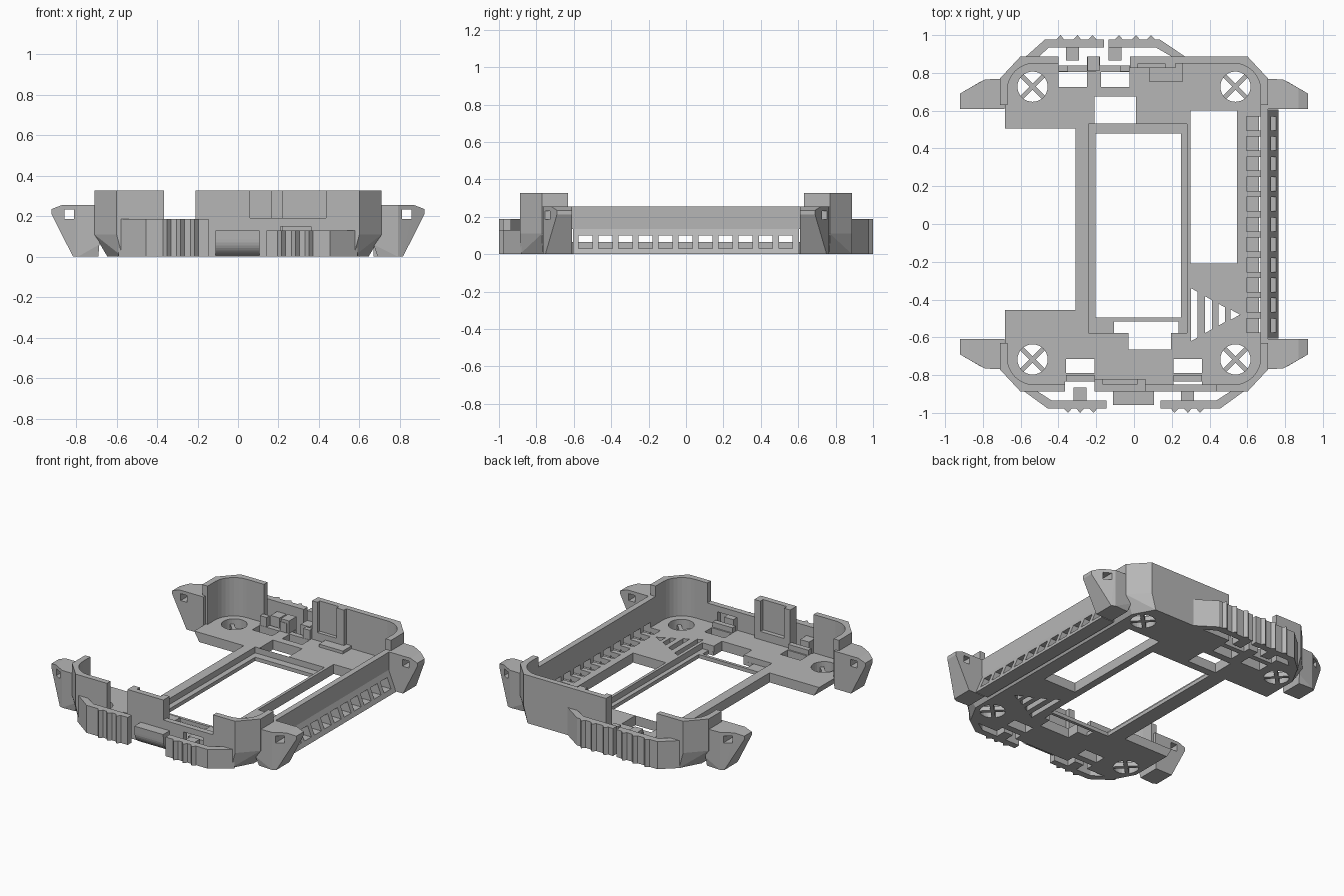
import bpy, bmesh, math
from mathutils import Matrix

if "Cube" in bpy.data.objects:
    bpy.data.objects.remove(bpy.data.objects["Cube"], do_unlink=True)

GREY = (0.47, 0.47, 0.47, 1)
mat = bpy.data.materials.new("plain_grey")
mat.use_nodes = True
mat.diffuse_color = GREY
mat.node_tree.nodes["Principled BSDF"].inputs["Base Color"].default_value = GREY

FLOOR, TOP = 0.065, 0.326


def finish(name, bm):
    bmesh.ops.recalc_face_normals(bm, faces=bm.faces[:])
    me = bpy.data.meshes.new(name)
    bm.to_mesh(me)
    bm.free()
    ob = bpy.data.objects.new(name, me)
    bpy.context.scene.collection.objects.link(ob)
    me.materials.append(mat)
    return ob


def hull(name, pts):
    bm = bmesh.new()
    verts = [bm.verts.new(p) for p in pts]
    bmesh.ops.convex_hull(bm, input=verts)
    bmesh.ops.dissolve_limit(bm, angle_limit=0.01, verts=bm.verts[:], edges=bm.edges[:])
    return finish(name, bm)


def prism(name, pts, lo, hi, along_x=False):
    """Extrude a plan outline up, or a (y, z) profile along x."""
    bm = bmesh.new()
    place = (lambda a, b, h: (h, a, b)) if along_x else (lambda a, b, h: (a, b, h))
    rings = [[bm.verts.new(place(a, b, h)) for a, b in pts] for h in (lo, hi)]
    for ring in rings:
        bm.faces.new(ring)
    for i in range(len(pts)):
        j = (i + 1) % len(pts)
        bm.faces.new((rings[0][i], rings[0][j], rings[1][j], rings[1][i]))
    return finish(name, bm)


def box(name, x0, x1, y0, y1, z0, z1):
    return prism(name, [(x0, y0), (x1, y0), (x1, y1), (x0, y1)], z0, z1)


def hole(x0, x1, y0, y1, z0=-0.5, z1=0.5):
    return box("cutter", x0, x1, y0, y1, z0, z1)


def cut(ob, cutters):
    """Subtract the cutters, bake the result and remove them."""
    for c in cutters:
        c.hide_render = True
        m = ob.modifiers.new("cut", "BOOLEAN")
        m.operation, m.solver, m.object = "DIFFERENCE", "EXACT", c
    graph = bpy.context.evaluated_depsgraph_get()
    me = bpy.data.meshes.new_from_object(ob.evaluated_get(graph))
    ob.modifiers.clear()
    ob.data = me
    for c in cutters:
        bpy.data.objects.remove(c, do_unlink=True)


def side_slots():
    return [hole(0.595, 0.9, y - 0.037, y + 0.037, 0.03, 0.1)
            for y in [-0.537 + 0.107 * i for i in range(11)]]


def mirrored(pts):
    return [(sx * x, sy * y, z) for x, y, z in pts for sx in (1, -1) for sy in (1, -1)]


# Tray body: chamfered block with a rounded cavity
outer = [(0.71, 0.77), (0.60, 0.888)]
body = hull("tray_body", mirrored(
    [(x, y, z) for x, y in outer for z in (0.11, TOP)] +
    [(0.645, 0.75, 0), (0.57, 0.888, 0)]))

cavity = []
for quarter, (cx, cy) in enumerate([(0.53, 0.71), (-0.53, 0.71), (-0.53, -0.71), (0.53, -0.71)]):
    for step in range(9):
        a = math.radians(90 * quarter + 90 * step / 8)
        cavity.append((cx + 0.14 * math.cos(a), cy + 0.14 * math.sin(a)))
cutters = [prism("cutter", cavity, FLOOR, 1)]

# Wall openings
cutters += [
    hole(-1, 1, -0.63, 0.63, FLOOR, 1),
    hole(-0.40, -0.02, 0.8, 1, FLOOR, 1),
    hole(-0.365, -0.21, -1, -0.8, FLOOR, 1),
    hole(0.06, 0.435, -1, -0.8, 0.19, 1),
    hole(0.21, 0.36, -1, -0.835, -0.5, 0.15),
    hole(-0.365, -0.21, -1, -0.835),
    hole(-0.40, -0.25, 0.84, 1),
    hole(-0.18, -0.02, 0.84, 1),
]
# Floor openings
cutters += [
    hole(-1, -0.31, -0.455, 0.505),
    hole(0.30, 0.545, -0.21, 0.60),
    hole(-0.205, 0.25, -0.495, 0.478),
    hole(-0.242, 0.28, -0.577, 0.53, 0.025, 1),
    hole(-0.21, 0.01, 0.531, 0.675),
    hole(-0.105, 0.235, -0.576, -0.515),
    hole(-0.03, 0.195, -0.665, -0.57),
    hole(-0.40, -0.25, 0.725, 0.805),
    hole(-0.175, -0.025, 0.725, 0.805),
    hole(-0.36, -0.21, -0.79, -0.715),
    hole(0.21, 0.36, -0.79, -0.715),
]
# Triangular vent
for x0, wide, tall in [(0.302, 0.034, 0.14), (0.375, 0.037, 0.098), (0.447, 0.036, 0.058), (0.51, 0.05, 0.028)]:
    end = tall - wide * 0.55
    cutters.append(prism("cutter", [(x0, -0.48 - tall), (x0 + wide, -0.48 - end),
                                    (x0 + wide, -0.48 + end), (x0, -0.48 + tall)], -0.5, 0.5))
# Round corner drains
drains = [(sx * 0.537, y) for sx in (1, -1) for y in (0.727, -0.717)]
for cx, cy in drains:
    ring = [(cx + 0.08 * math.cos(k * math.pi / 16), cy + 0.08 * math.sin(k * math.pi / 16)) for k in range(32)]
    cutters.append(prism("cutter", ring, -0.5, 0.5))
cut(body, cutters + side_slots())

for cx, cy in drains:
    for turn in (45, 135):
        bar = box("drain_cross", -0.085, 0.085, -0.012, 0.012, 0, 0.03)
        bar.data.transform(Matrix.Translation((cx, cy, 0)) @ Matrix.Rotation(math.radians(turn), 4, "Z"))

# Slotted side rail
rail = hull("side_rail", [(x, y, z) for y in (-0.605, 0.605) for x, z in
                          [(0.67, 0), (0.765, 0), (0.71, 0.135), (0.71, 0.02), (0.67, 0.135)]])
cut(rail, side_slots())
box("side_rail_wall", 0.67, 0.71, -0.64, 0.64, 0.135, 0.255)

# Corner ears with strap holes
for sx, side in ((1, "left"), (-1, "right")):
    for sy, end in ((-1, "front"), (1, "back")):
        inner = 0.67 if sx > 0 else 0.685
        pts = [(inner, 0.61, 0.255), (inner, 0.77, 0.255), (0.79, 0.765, 0.255),
               (0.87, 0.61, 0.255), (0.87, 0.72, 0.255),
               (inner, 0.61, 0.06), (inner, 0.77, 0.06),
               (0.69, 0.61, 0), (0.69, 0.76, 0), (0.79, 0.765, 0), (0.815, 0.61, 0), (0.815, 0.752, 0)]
        pts += [(0.922, y, z) for y in (0.61, 0.69) for z in (0.235, 0.212)]
        ear = hull(f"{end}_{side}_ear", [(sx * x, sy * y, z) for x, y, z in pts])
        xs = sorted((sx * 0.81, sx * 0.858))
        cut(ear, [hole(xs[0], xs[1], -1, 1, 0.185, 0.232)])


# Spring grips with ribbed outer face and latch stub
def grip(name, sy, free, arm, root, height, ribs, stub):
    out = 1 if arm > free else -1
    pts = [(free, 0.935), (arm - out * 0.02, 0.935), (root - out * 0.07, 0.88), (root, 0.88), (arm, 0.978)]
    for r in sorted(ribs, reverse=out > 0):
        pts += [(r + out * 0.02, 0.978), (r, 1.0), (r - out * 0.02, 0.978)]
    pts.append((free, 0.978))
    prism(name, [(x, sy * y) for x, y in pts], 0, height)
    ys = sorted((sy * 0.865, sy * 0.94))
    box(name + "_stub", stub, stub + 0.068, ys[0], ys[1], 0, 0.12)


grip("back_right_grip", 1, -0.16, -0.47, -0.58, 0.187, (-0.39, -0.30, -0.22), -0.36)
grip("back_left_grip", 1, -0.135, 0.135, 0.28, 0.187, (-0.08, 0.01, 0.09), -0.135)
grip("front_right_grip", -1, -0.145, -0.455, -0.59, 0.187, (-0.35, -0.285, -0.215), -0.32)
grip("front_left_grip", -1, 0.14, 0.455, 0.59, 0.13, (0.215, 0.285, 0.35), 0.25)

# Rounded front tab
curve = [(-0.87 - 0.085 * math.sin(a), 0.085 - 0.085 * math.cos(a))
         for a in [math.radians(30 + 10 * i) for i in range(7)]]
tab = prism("front_tab", [(-0.87, 0)] + curve + [(-0.957, 0.13), (-0.87, 0.13)], -0.11, 0.107, True)

# Latch frames inside the end walls
back_latch = box("back_latch_frame", -0.02, 0.22, 0.825, 0.87, 0.03, TOP)
cut(back_latch, [hole(0.02, 0.165, 0.8, 0.85, 0.12, 1)])
front_latch = box("front_latch_frame", -0.21, 0.06, -0.87, -0.82, 0.03, TOP)
cut(front_latch, [hole(-0.165, 0.015, -0.85, -0.8, 0.12, 1)])
box("back_latch_platform", 0.08, 0.26, 0.755, 0.86, 0.03, 0.085)

# Small posts beside the latch openings
box("back_post", -0.245, -0.183, 0.81, 0.888, 0, 0.15)
for x in (-0.40, -0.25, -0.075):
    box("latch_block", x, x + 0.05, 0.807, 0.84, 0.03, 0.13)
for x in (-0.36, 0.21):
    box("latch_bar", x, x + 0.15, -0.835, -0.80, 0.03, 0.1)
